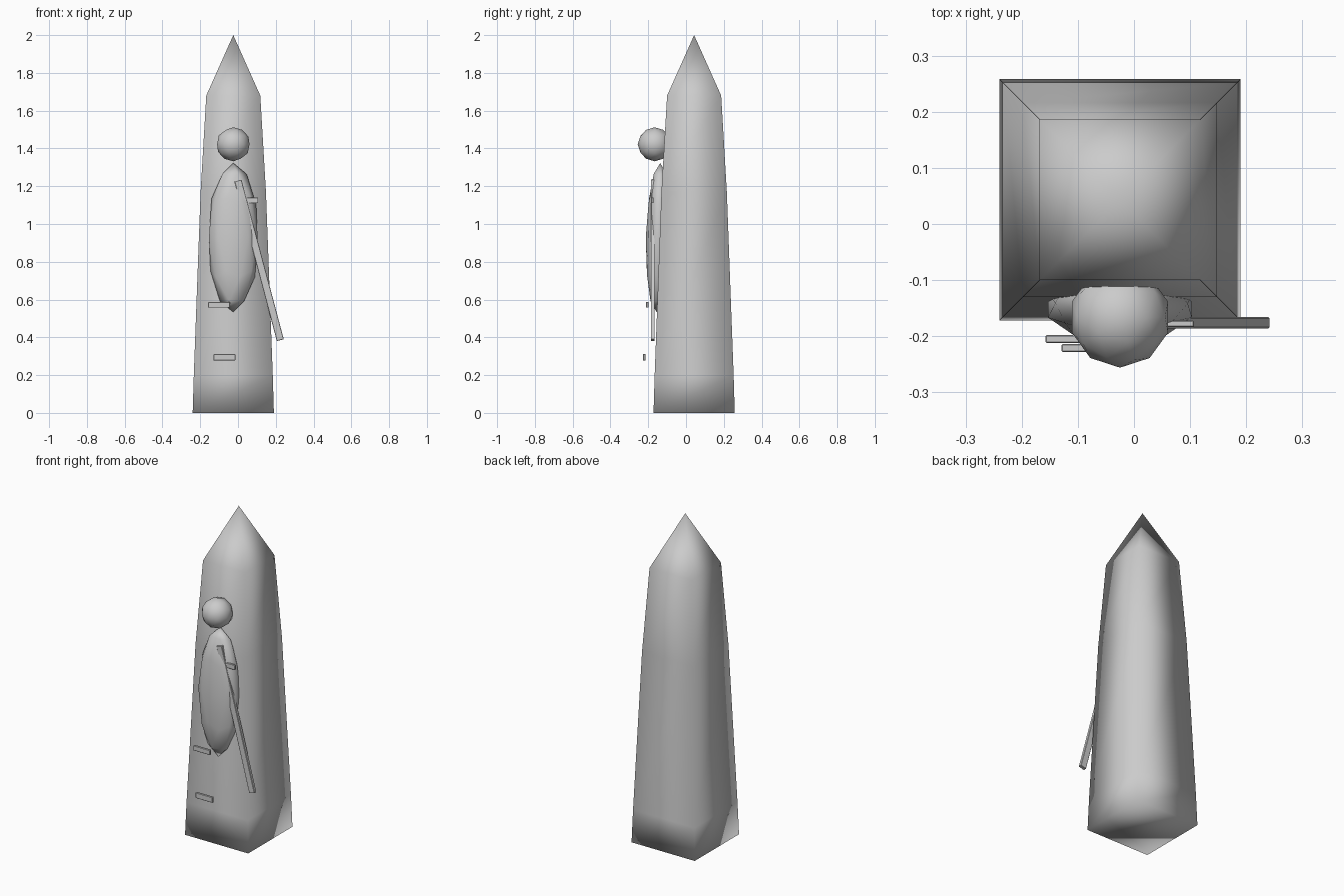
import bpy, bmesh, math
from mathutils import Matrix, Vector

cube = bpy.data.objects.get("Cube")
if cube:
    bpy.data.objects.remove(cube)

stone = bpy.data.materials.new("grey_stone")
stone.use_nodes = True
colour = (0.6, 0.6, 0.6, 1)
stone.diffuse_color = colour
stone.node_tree.nodes["Principled BSDF"].inputs["Base Color"].default_value = colour

CX, CY = -0.025, 0.043


def add_object(name, bm, smooth=True):
    bmesh.ops.recalc_face_normals(bm, faces=bm.faces)
    for face in bm.faces:
        face.smooth = smooth
    mesh = bpy.data.meshes.new(name)
    bm.to_mesh(mesh)
    bm.free()
    mesh.materials.append(stone)
    obj = bpy.data.objects.new(name, mesh)
    bpy.context.collection.objects.link(obj)
    return obj


def obelisk(name, rings, tip):
    """Square tapering shaft closed by a pyramid point."""
    bm = bmesh.new()
    loops = []
    for z, h in rings:
        loops.append([bm.verts.new((CX + sx * h, CY + sy * h, z))
                      for sx, sy in ((-1, -1), (1, -1), (1, 1), (-1, 1))])
    bm.faces.new(loops[0])
    peak = bm.verts.new((CX, CY, tip))
    for i in range(4):
        j = (i + 1) % 4
        for a, b in zip(loops, loops[1:]):
            bm.faces.new((a[i], a[j], b[j], b[i]))
        bm.faces.new((loops[-1][i], loops[-1][j], peak))
    return add_object(name, bm)


def ball(name, centre, radii, lean=0.0):
    """Low-poly ellipsoid, leaning about the x axis."""
    bm = bmesh.new()
    bmesh.ops.create_icosphere(bm, subdivisions=2, radius=1)
    bm.transform(Matrix.Translation(centre) @ Matrix.Rotation(lean, 4, "X")
                 @ Matrix.Diagonal((*radii, 1)))
    return add_object(name, bm)


def bar(name, centre, size, turn=0.0):
    """Thin block with softened edges, turned about the y axis."""
    bm = bmesh.new()
    bmesh.ops.create_cube(bm, size=1)
    bm.transform(Matrix.Diagonal((*size, 1)))
    bmesh.ops.bevel(bm, geom=bm.edges[:], offset=0.002, segments=1, affect="EDGES")
    bm.transform(Matrix.Translation(centre) @ Matrix.Rotation(turn, 4, "Y"))
    return add_object(name, bm, False)


# Shaft and pointed cap
obelisk("obelisk", [(0, 0.215), (0.2, 0.209), (1.17, 0.173), (1.68, 0.143)], 2.0)

# Relief figure on the front face
ball("figure_head", (CX, -0.166, 1.422), (0.09, 0.09, 0.09))
ball("figure_body", (CX, -0.146, 0.928), (0.135, 0.067, 0.395), -0.025)

# Long staff crossing the body diagonally
top, foot = Vector((0.0, -0.176, 1.23)), Vector((0.224, -0.176, 0.385))
span = top - foot
bar("staff", (top + foot) / 2, (0.038, 0.02, span.length),
    math.atan2(span.x, span.z))

# Short raised bars
bar("upper_bar", (0.078, -0.178, 1.125), (0.058, 0.012, 0.03))
bar("middle_bar", (-0.1, -0.205, 0.572), (0.115, 0.014, 0.03))
bar("lower_bar", (-0.072, -0.221, 0.294), (0.115, 0.014, 0.034))
